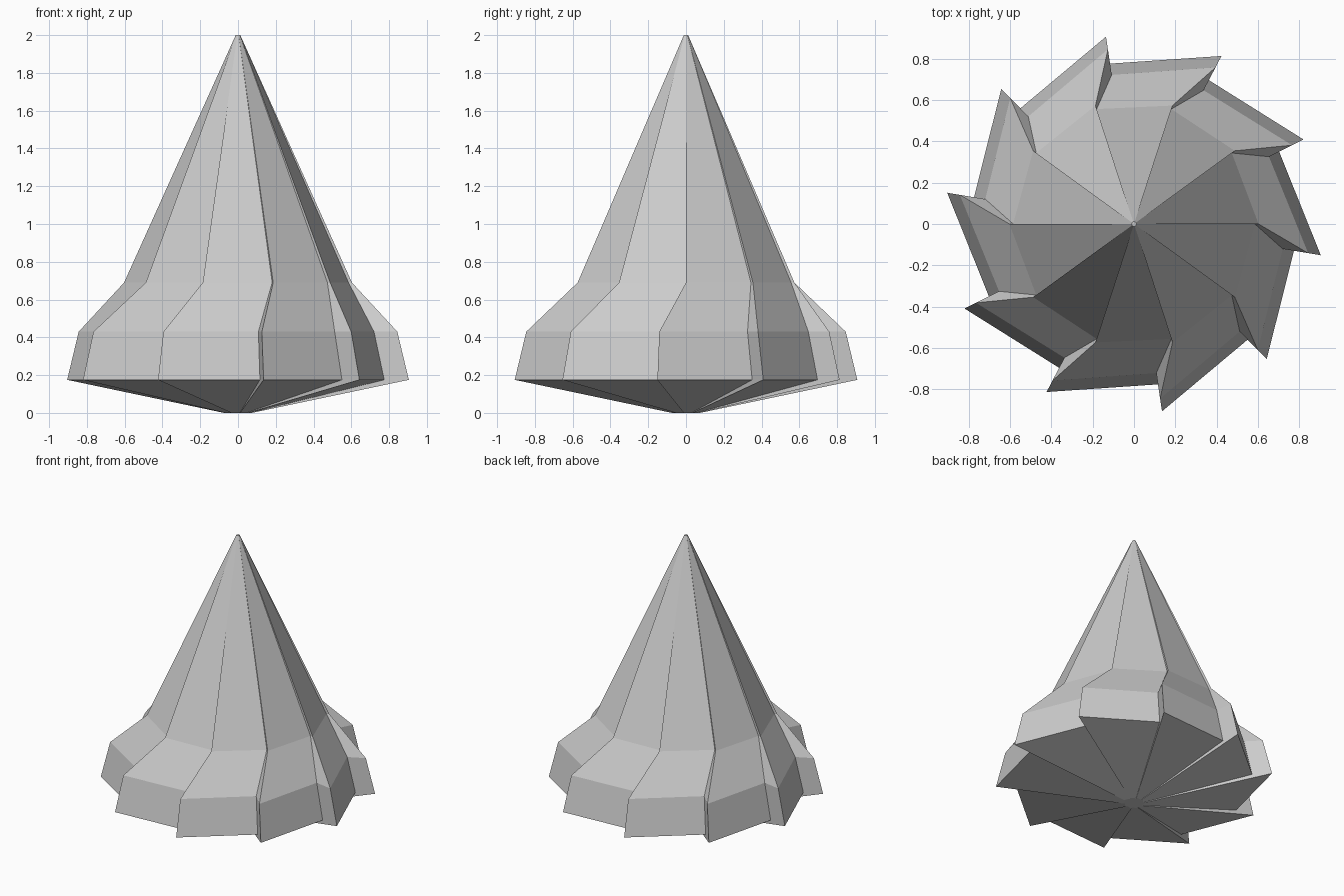
import bpy, bmesh
from math import cos, sin, radians

if "Cube" in bpy.data.objects:
    bpy.data.objects.remove(bpy.data.objects["Cube"])

TEETH = 10
# Levels from bottom to top: height, tip radius, notch radius, twist in degrees
LEVELS = [
    (0.00, 0.075, 0.062, -9.5),
    (0.175, 0.917, 0.785, -9.5),
    (0.43, 0.855, 0.73, -9.5),
    (0.69, 0.603, 0.585, 0.0),
    (2.00, 0.012, 0.0115, 0.0),
]


def saw_ring(bm, z, tip, notch, twist):
    """Pinwheel cross-section: a notch and a tip on every spoke."""
    ring = []
    for k in range(TEETH):
        a = radians(twist + 360 / TEETH * k)
        for r in (notch, tip):
            ring.append(bm.verts.new((r * cos(a), r * sin(a), z)))
    return ring


# Pinwheel cone: stacked saw-tooth rings skinned with flat faces
bm = bmesh.new()
rings = [saw_ring(bm, *level) for level in LEVELS]
n = TEETH * 2
for low, high in zip(rings, rings[1:]):
    for i in range(n):
        j = (i + 1) % n
        bm.faces.new((low[i], low[j], high[j], high[i]))

# Flat caps on the foot and the point
bm.faces.new(rings[0][::-1])
bm.faces.new(rings[-1])
bmesh.ops.recalc_face_normals(bm, faces=bm.faces)

mesh = bpy.data.meshes.new("pinwheel_cone")
bm.to_mesh(mesh)
bm.free()
cone = bpy.data.objects.new("pinwheel_cone", mesh)
bpy.context.collection.objects.link(cone)
